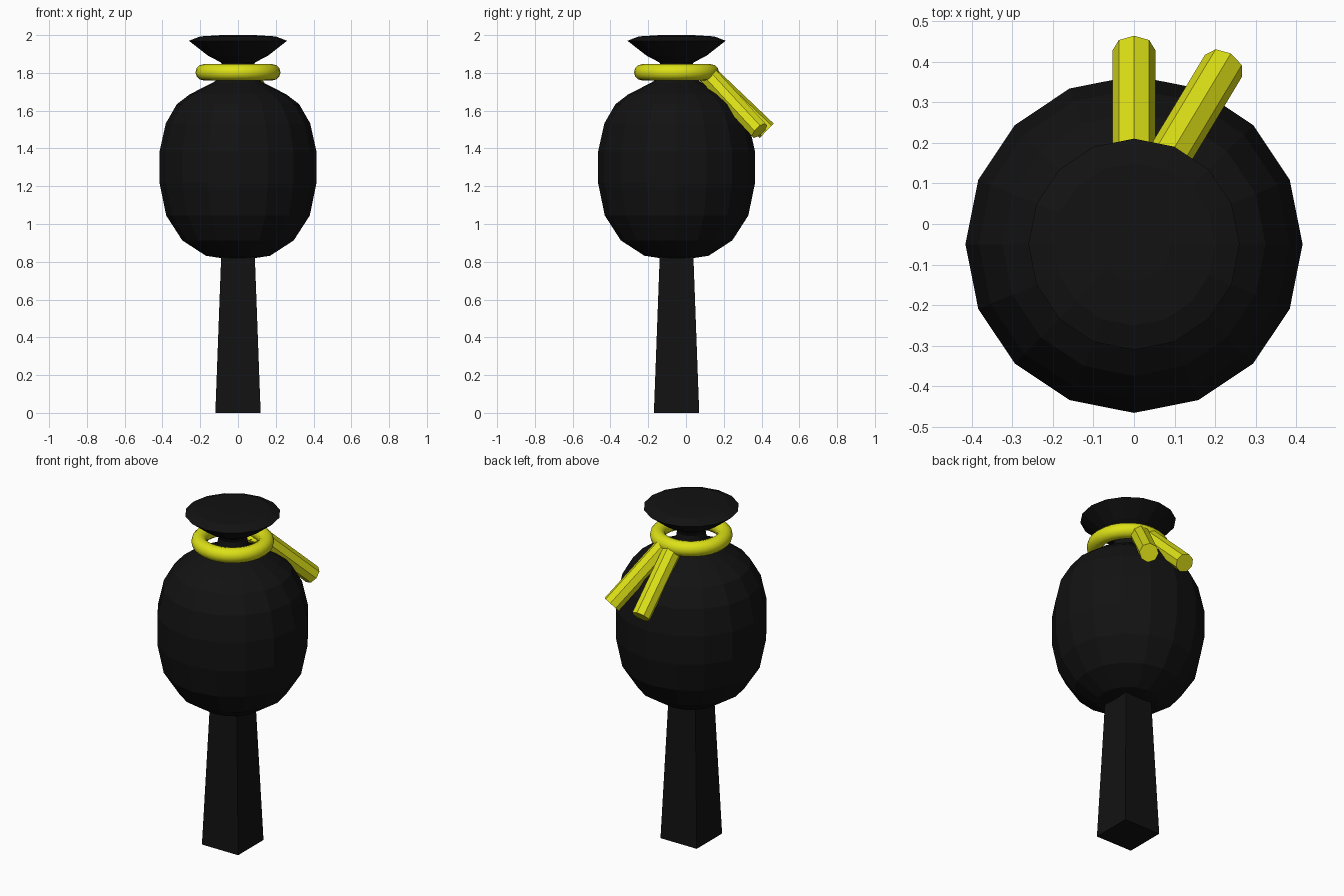
import bpy, bmesh, math
from mathutils import Vector

if "Cube" in bpy.data.objects:
    bpy.data.objects.remove(bpy.data.objects["Cube"])

CY = -0.05  # axis of the body in y


def material(name, color):
    m = bpy.data.materials.new(name)
    m.diffuse_color = (*color, 1)
    m.use_nodes = True
    m.node_tree.nodes["Principled BSDF"].inputs["Base Color"].default_value = m.diffuse_color
    return m


black = material("black", (0.006, 0.006, 0.006))
yellow = material("yellow", (0.72, 0.75, 0.008))


def finish(bm, name, mat):
    bmesh.ops.recalc_face_normals(bm, faces=bm.faces)
    me = bpy.data.meshes.new(name)
    bm.to_mesh(me)
    bm.free()
    me.materials.append(mat)
    ob = bpy.data.objects.new(name, me)
    bpy.context.collection.objects.link(ob)
    return ob


def lathe(name, profile, sides, mat):
    """Revolve (radius, z) points about the body axis and cap both ends."""
    bm = bmesh.new()
    rings = []
    for r, z in profile:
        angles = [2 * math.pi * i / sides for i in range(sides)]
        rings.append([bm.verts.new((r * math.cos(a), CY + r * math.sin(a), z)) for a in angles])
    for a, b in zip(rings, rings[1:]):
        for i in range(sides):
            j = (i + 1) % sides
            bm.faces.new((a[i], a[j], b[j], b[i]))
    bm.faces.new(rings[0])
    bm.faces.new(rings[-1])
    return finish(bm, name, mat)


def rod(name, start, end, radius, sides, mat):
    start, end = Vector(start), Vector(end)
    d = end - start
    bm = bmesh.new()
    bmesh.ops.create_cone(bm, cap_ends=True, segments=sides, radius1=radius,
                          radius2=radius, depth=d.length)
    bm.transform(d.to_track_quat('Z', 'Y').to_matrix().to_4x4())
    bmesh.ops.translate(bm, verts=bm.verts, vec=(start + end) / 2)
    return finish(bm, name, mat)


# Tied sack: round body, pinched neck and flared mouth
lathe("sack", [(0.06, 0.815), (0.17, 0.832), (0.295, 0.913), (0.38, 1.045),
               (0.415, 1.215), (0.415, 1.385), (0.382, 1.533), (0.324, 1.634),
               (0.255, 1.687), (0.13, 1.75), (0.085, 1.785), (0.078, 1.83),
               (0.09, 1.855), (0.16, 1.892), (0.26, 1.97), (0.2, 1.993),
               (0.09, 2.0)], 16, black)

# Tapered square post
bm = bmesh.new()
bmesh.ops.create_cube(bm, size=1)
for v in bm.verts:
    top = v.co.z > 0
    half = 0.088 if top else 0.12
    v.co = (math.copysign(half, v.co.x), CY + math.copysign(half, v.co.y), 0.86 if top else 0)
finish(bm, "post", black)

# Rope ring around the neck
bpy.ops.mesh.primitive_torus_add(major_radius=0.182, minor_radius=0.043, major_segments=32,
                                 minor_segments=12, location=(0, CY, 1.803))
ring = bpy.context.object
ring.name = "rope_ring"
ring.data.materials.append(yellow)
bpy.ops.object.shade_smooth_by_angle(angle=math.radians(40))

# Two loose rope ends hanging at the back
rod("rope_end_middle", (0, 0.106, 1.80), (0, 0.427, 1.494), 0.053, 8, yellow)
rod("rope_end_side", (0.05, 0.106, 1.80), (0.22, 0.389, 1.494), 0.053, 8, yellow)
